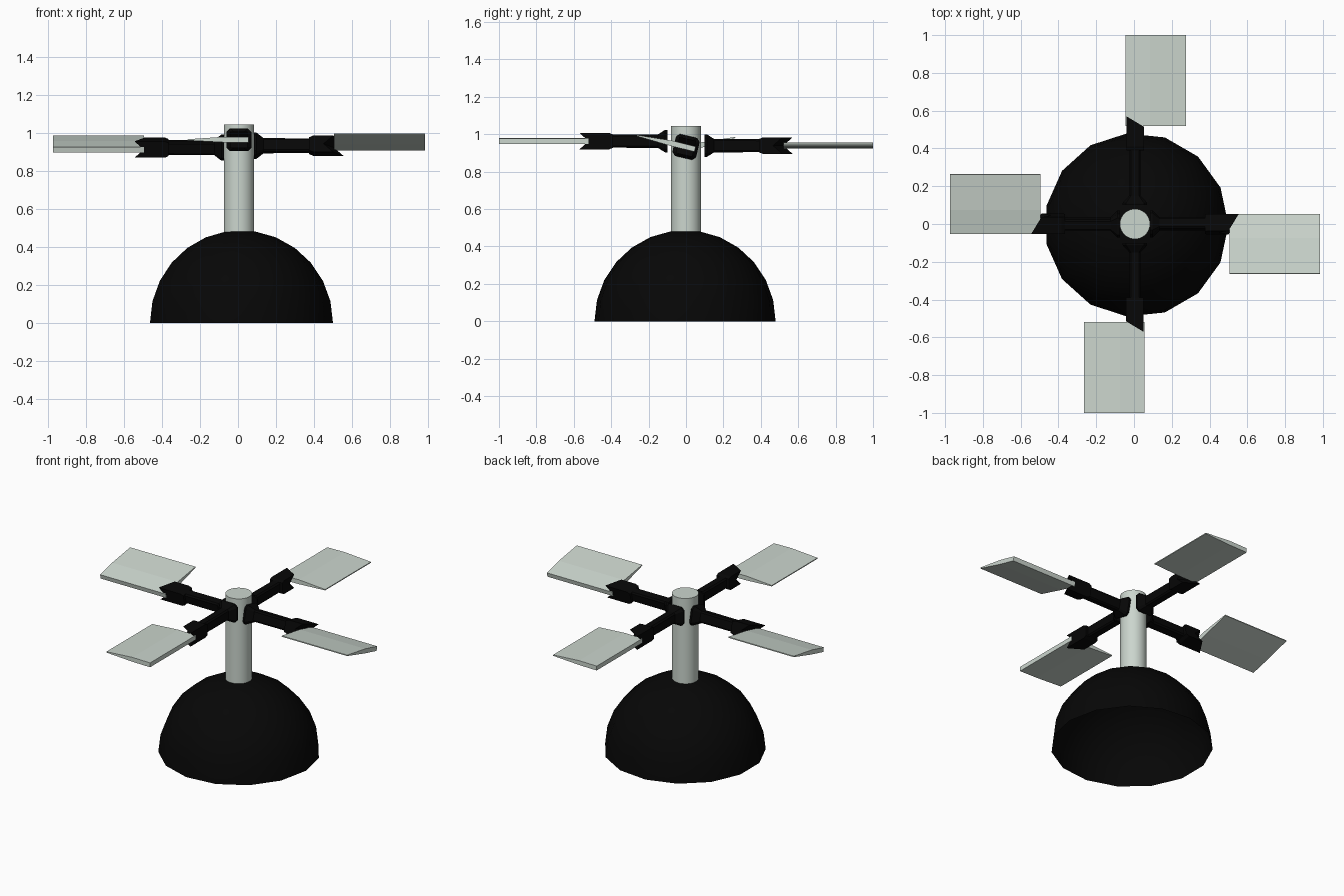
import bpy, bmesh, math
from math import cos, sin, radians

if "Cube" in bpy.data.objects:
    bpy.data.objects.remove(bpy.data.objects["Cube"], do_unlink=True)


def material(name, colour):
    m = bpy.data.materials.new(name)
    m.use_nodes = True
    m.diffuse_color = colour
    bsdf = next(n for n in m.node_tree.nodes if n.type == 'BSDF_PRINCIPLED')
    bsdf.inputs["Base Color"].default_value = colour
    return m


BLACK = material("matte black", (0.002, 0.002, 0.002, 1))
GREY = material("pale green grey", (0.6, 0.67, 0.615, 1))


def loft(name, sections, mat, smooth=None, closed_start=True):
    """Skin matching closed sections and cap the ends."""
    bm = bmesh.new()
    rings = [[bm.verts.new(p) for p in s] for s in sections]
    n = len(rings[0])
    for a, b in zip(rings, rings[1:]):
        for i in range(n):
            j = (i + 1) % n
            bm.faces.new((a[i], a[j], b[j], b[i]))
    if closed_start:
        bm.faces.new(rings[0])
    bm.faces.new(rings[-1])
    bmesh.ops.recalc_face_normals(bm, faces=bm.faces)
    mesh = bpy.data.meshes.new(name)
    bm.to_mesh(mesh)
    bm.free()
    mesh.materials.append(mat)
    ob = bpy.data.objects.new(name, mesh)
    bpy.context.collection.objects.link(ob)
    if smooth:
        bpy.ops.object.select_all(action='DESELECT')
        ob.select_set(True)
        bpy.context.view_layer.objects.active = ob
        bpy.ops.object.shade_smooth_by_angle(angle=radians(smooth))
    return ob


def circle(r, z, n):
    return [(r * cos(math.tau * i / n), r * sin(math.tau * i / n), z) for i in range(n)]


def chamfered(x, w, h):
    """Rounded rectangle section across an arm at distance x."""
    w, h = w / 2, h / 2
    c = min(w, h) * 0.3
    return [(x, y, z) for y, z in (
        (w, c - h), (w, h - c), (w - c, h), (c - w, h),
        (-w, h - c), (-w, c - h), (c - w, -h), (w - c, -h))]


# Hollow domed base, open underneath
steps = [radians(13.5 * i) for i in range(7)]
dome = loft("dome_base", [circle(0.487 * cos(a), 0.487 * sin(a), 15) for a in steps],
            BLACK, 40, closed_start=False)
dome.location = (0.013, -0.005, 0)

# Central post
CENTRE_X = 0.005
post = loft("post", [circle(0.08, 0.46, 32), circle(0.08, 1.043, 32)], GREY, 40)
post.location.x = CENTRE_X


def socket_side(tip, y):
    """Fishtail outline of one side of the blade holder."""
    return [(0.37, y, -0.035), (0.39, y, -0.044), (tip, y, -0.044),
            (tip - 0.05, y, 0), (tip, y, 0.044), (0.39, y, 0.044), (0.37, y, 0.035)]


BLADE = ((0.05, -0.015), (0.05, 0.014), (-0.08, 0.016),
         (-0.27, 0.003), (-0.27, -0.003), (-0.08, -0.013))

# Rotor arms: name, heading, pitch, height, outward shift
for side, heading, pitch, z, shift in (
        ("left", 0, 13, 0.932, 0), ("back", 90, 0, 0.939, 0.02),
        ("right", 180, 13, 0.922, 0), ("front", 270, 0, 0.963, 0.02)):
    h = radians(heading)
    parts = [
        loft(side + "_arm", [chamfered(0.08, 0.13, 0.12), chamfered(0.092, 0.13, 0.12),
                             chamfered(0.13, 0.06, 0.072), chamfered(0.38, 0.06, 0.07)], BLACK),
        loft(side + "_socket", [socket_side(0.55, 0.045), socket_side(0.495, -0.047)], BLACK),
        loft(side + "_blade", [[(x, y, v) for y, v in BLADE] for x in (0.5, 0.98)], GREY),
    ]
    for ob in parts:
        ob.rotation_euler = (-radians(pitch), 0, h)
        ob.location = (CENTRE_X + shift * cos(h), shift * sin(h), z)
